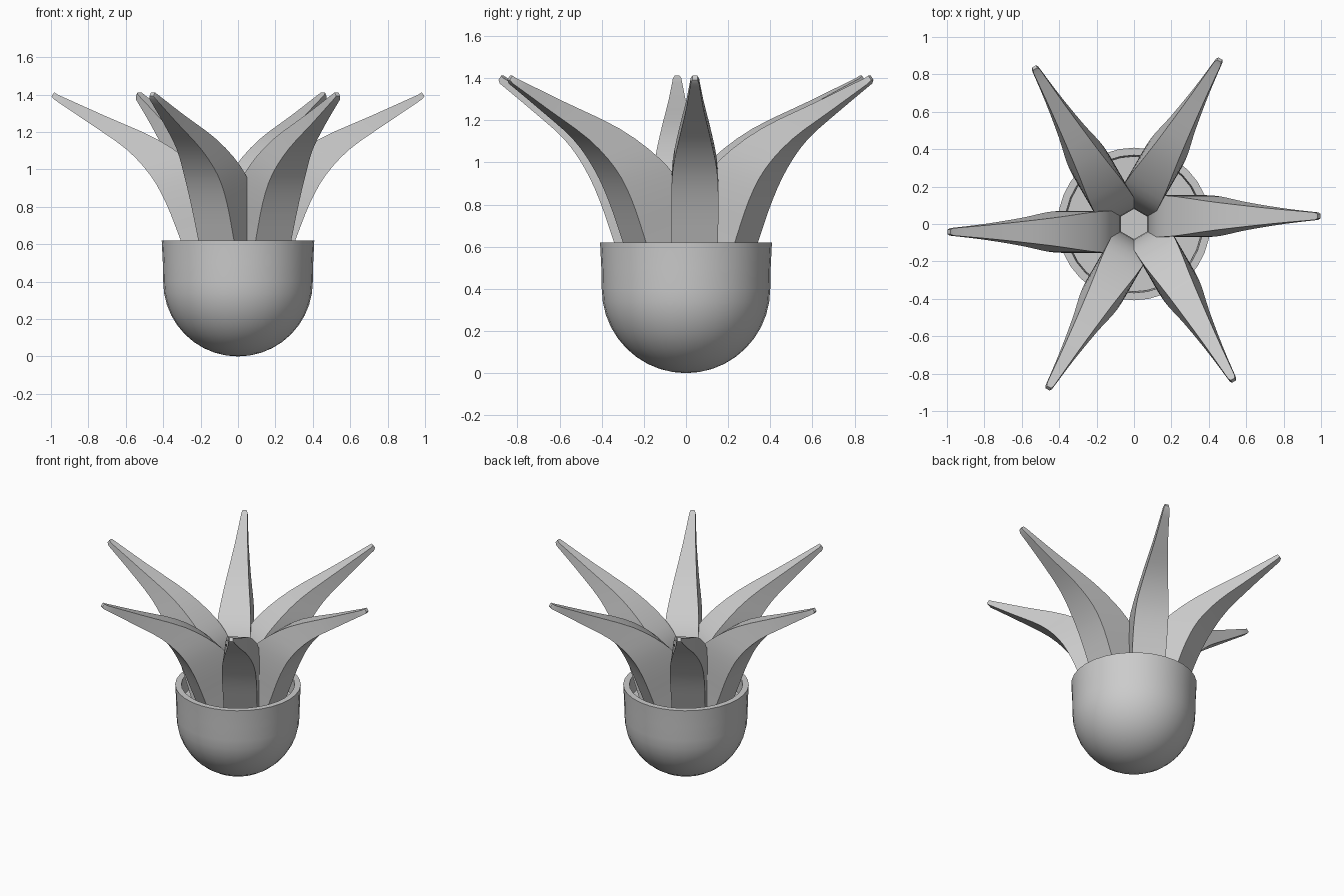
import bpy, bmesh, math
from mathutils import Vector, Matrix

if "Cube" in bpy.data.objects:
    bpy.data.objects.remove(bpy.data.objects["Cube"])


def finish(bm, name, angle=35):
    bmesh.ops.remove_doubles(bm, verts=bm.verts, dist=1e-5)
    bmesh.ops.recalc_face_normals(bm, faces=bm.faces)
    me = bpy.data.meshes.new(name)
    bm.to_mesh(me)
    bm.free()
    ob = bpy.data.objects.new(name, me)
    bpy.context.collection.objects.link(ob)
    bpy.ops.object.select_all(action='DESELECT')
    ob.select_set(True)
    bpy.context.view_layer.objects.active = ob
    bpy.ops.object.shade_smooth_by_angle(angle=math.radians(angle))
    return ob


def lathe(name, profile, steps=32):
    bm = bmesh.new()
    vs = [bm.verts.new((r, 0, z)) for r, z in profile]
    es = [bm.edges.new(p) for p in zip(vs, vs[1:])]
    bmesh.ops.spin(bm, geom=vs + es, axis=(0, 0, 1), cent=(0, 0, 0),
                   steps=steps, angle=math.tau)
    return finish(bm, name)


def smooth_path(pts, n=3):
    # Catmull-Rom interpolation through the stations
    pts = [Vector(p) for p in pts]
    out = []
    for i in range(len(pts) - 1):
        a, b, c = pts[max(i - 1, 0)], pts[i], pts[i + 1]
        d = pts[min(i + 2, len(pts) - 1)]
        for k in range(n):
            t = k / n
            out.append(0.5 * (2 * b + (c - a) * t + (2 * a - 5 * b + 4 * c - d) * t ** 2
                              + (3 * b - a - 3 * c + d) * t ** 3))
    return out + [pts[-1]]


# Pot: round bottom, straight wall, open rim
arc = [(0.4 * math.sin(math.radians(a)), 0.4 - 0.4 * math.cos(math.radians(a)))
       for a in range(0, 91, 9)]
inner = [(0.36 * r / 0.4, 0.4 + (z - 0.4) * 0.9) for r, z in reversed(arc)]
lathe("pot", arc + [(0.402, 0.5), (0.408, 0.62), (0.368, 0.62)] + inner)

# Soil filling the pot
lathe("soil", [(0, 0.5), (0.362, 0.5)])

# Leaf stations: outer radius, outer z, inner radius, inner z
sides = [(0.20, 0.32), (0.25, 0.47), (0.31, 0.63), (0.385, 0.82), (0.47, 0.97),
         (0.60, 1.11), (0.80, 1.25), (0.985, 1.375)]
tops = [(0.07, 0.32), (0.07, 0.5), (0.075, 0.72), (0.12, 0.89), (0.23, 1.02),
        (0.43, 1.16), (0.72, 1.29), (0.965, 1.40)]
widths = [0.108, 0.11, 0.11, 0.112, 0.104, 0.075, 0.042, 0.02]
low = smooth_path([(r, w, z) for (r, z), w in zip(sides, widths)])
high = smooth_path([(r, w, z) for (r, z), w in zip(tops, widths)])
# blunt rounded tip
low.append(Vector((0.997, 0.012, 1.392)))
high.append(Vector((0.982, 0.012, 1.412)))


def leaf(name, angle):
    bm = bmesh.new()
    rings = []
    for a, b in zip(low, high):
        rings.append([bm.verts.new((p.x, 0.042 + s * p.y, p.z))
                      for p, s in ((a, -1), (a, 1), (b, 1), (b, -1))])
    for r0, r1 in zip(rings, rings[1:]):
        for i in range(4):
            j = (i + 1) % 4
            bm.faces.new((r0[i], r0[j], r1[j], r1[i]))
    bm.faces.new(rings[0])
    bm.faces.new(rings[-1])
    bm.transform(Matrix.Rotation(angle, 4, 'Z'))
    return finish(bm, name)


# Six leaves in a pinwheel
for k in range(6):
    leaf(f"leaf_{k + 1}", k * math.tau / 6)
